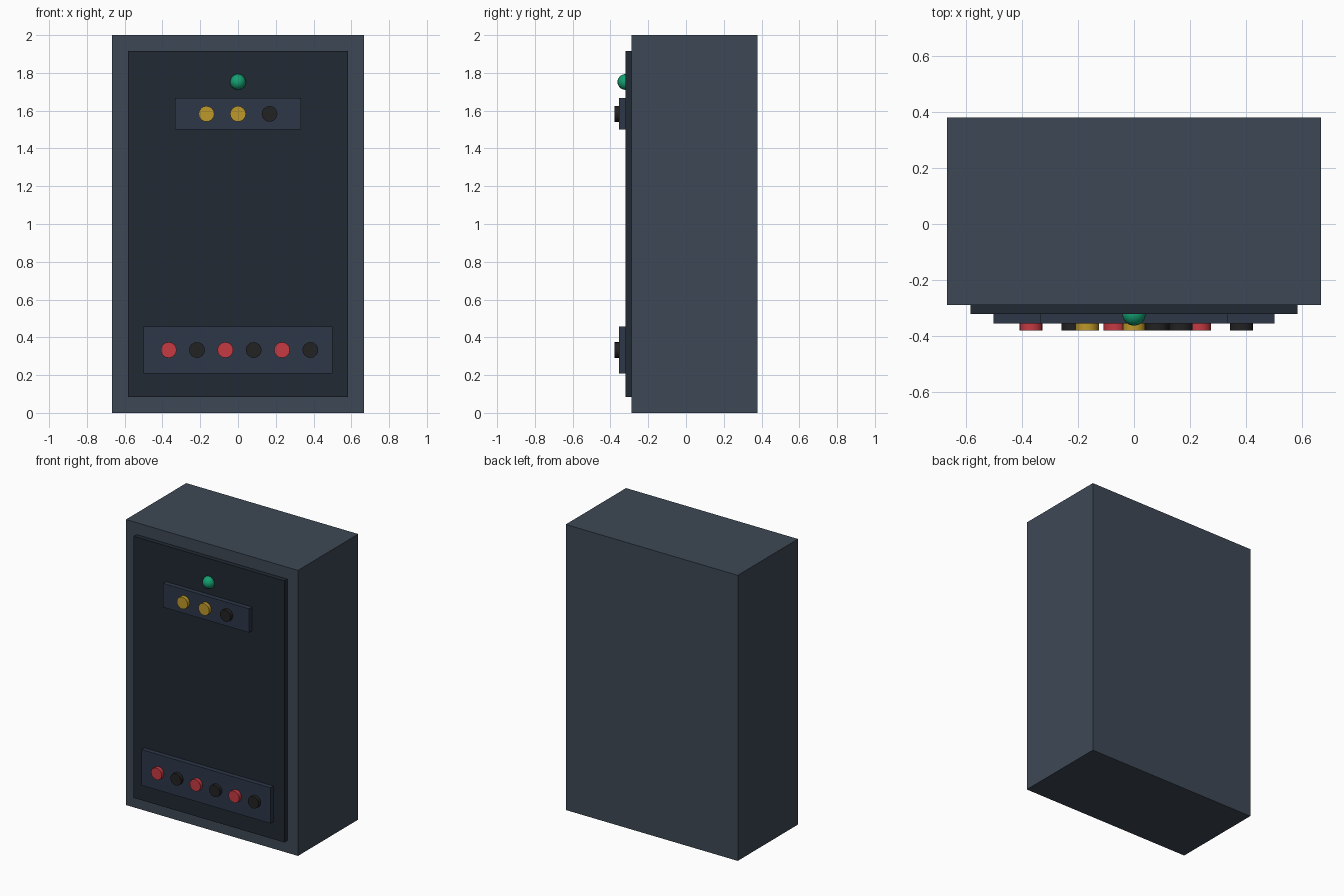
import bpy
import math

if "Cube" in bpy.data.objects:
    bpy.data.objects.remove(bpy.data.objects["Cube"])


def material(name, rgb):
    # 0-255 display colour converted to linear
    mat = bpy.data.materials.new(name)
    mat.diffuse_color = [((c / 255 + 0.055) / 1.055) ** 2.4 for c in rgb] + [1.0]
    mat.use_nodes = True
    mat.node_tree.nodes["Principled BSDF"].inputs["Base Color"].default_value = mat.diffuse_color
    return mat


STEEL = material("steel_blue", (61, 72, 85))
DARK = material("dark_panel", (33, 41, 51))
SLATE = material("slate", (45, 55, 72))
RED = material("red", (197, 58, 66))
YELLOW = material("yellow", (190, 152, 42))
BLACK = material("black", (34, 34, 34))
GREEN = material("green", (20, 160, 112))

BODY_FRONT = -0.288
PANEL_FRONT = -0.321
STRIP_FRONT = -0.354
BUTTON_FRONT = -0.379
RADIUS = 0.0417


def finish(name, mat):
    obj = bpy.context.object
    obj.name = name
    obj.data.materials.append(mat)
    return obj


def box(name, width, z0, z1, front, back, mat):
    bpy.ops.mesh.primitive_cube_add(size=1, location=(0, (front + back) / 2, (z0 + z1) / 2))
    bpy.context.object.scale = (width, back - front, z1 - z0)
    bpy.ops.object.transform_apply(location=False, rotation=False, scale=True)
    return finish(name, mat)


def button_row(name, xs, z, mats):
    for i, (x, mat) in enumerate(zip(xs, mats), 1):
        bpy.ops.mesh.primitive_cylinder_add(
            vertices=16, radius=RADIUS, depth=STRIP_FRONT - BUTTON_FRONT,
            location=(x, (STRIP_FRONT + BUTTON_FRONT) / 2, z),
            rotation=(math.pi / 2, 0, 0))
        finish(f"{name}_{i}", mat)
        bpy.ops.object.shade_smooth_by_angle()


# Cabinet and front door panel
box("cabinet", 1.333, 0, 2, BODY_FRONT, 0.379, STEEL)
box("front_panel", 1.167, 0.085, 1.917, PANEL_FRONT, BODY_FRONT, DARK)

# Upper display strip with three indicators
box("upper_strip", 0.667, 1.5, 1.667, STRIP_FRONT, PANEL_FRONT, SLATE)
button_row("indicator", [-0.167, 0, 0.167], 1.583, [YELLOW, YELLOW, BLACK])

# Lower terminal strip with alternating red and black terminals
box("lower_strip", 1.0, 0.208, 0.458, STRIP_FRONT, PANEL_FRONT, SLATE)
button_row("terminal", [-0.367 + 0.15 * i for i in range(6)], 0.333, [RED, BLACK] * 3)

# Status lamp, half sunk into the panel
bpy.ops.mesh.primitive_uv_sphere_add(segments=16, ring_count=12, radius=RADIUS,
                                     location=(0, PANEL_FRONT, 1.752))
finish("status_lamp", GREEN)
bpy.ops.object.shade_smooth()
